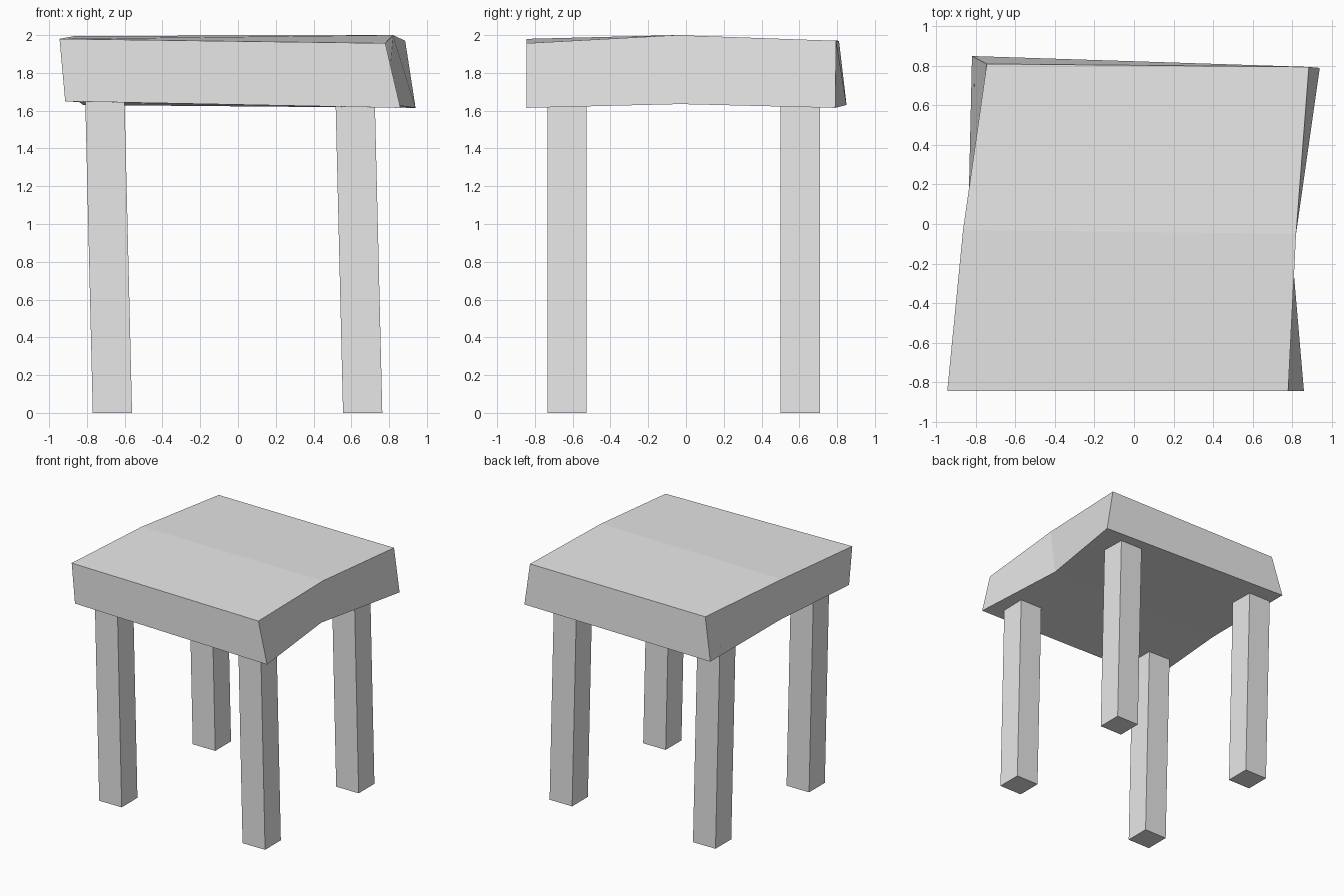
import bpy

default = bpy.data.objects.get("Cube")
if default:
    bpy.data.objects.remove(default, do_unlink=True)

# Material
grey = bpy.data.materials.new("light_grey")
grey.use_nodes = True
colour = (0.8, 0.8, 0.8, 1)
grey.diffuse_color = colour
grey.node_tree.nodes["Principled BSDF"].inputs["Base Color"].default_value = colour


def loft(name, sections):
    """Skin a row of four-cornered sections and cap both ends."""
    verts = [p for section in sections for p in section]
    last = len(verts) - 4
    faces = [(3, 2, 1, 0), tuple(range(last, last + 4))]
    for start in range(0, last, 4):
        for i in range(4):
            j = (i + 1) % 4
            faces.append((start + i, start + j, start + 4 + j, start + 4 + i))
    mesh = bpy.data.meshes.new(name)
    mesh.from_pydata(verts, [], faces)
    mesh.materials.append(grey)
    obj = bpy.data.objects.new(name, mesh)
    bpy.context.collection.objects.link(obj)
    return obj


# Seat: bent slab, sections from front to back
# corners: bottom left edge, top left edge, top right edge, bottom right edge
loft("seat", [
    [(-0.915, -0.845, 1.65), (-0.945, -0.845, 1.98),
     (0.78, -0.845, 1.957), (0.86, -0.845, 1.615)],
    [(-0.84, -0.03, 1.645), (-0.865, -0.03, 1.995),
     (0.82, -0.05, 2.0), (0.79, -0.03, 1.635)],
    [(-0.82, 0.85, 1.63), (-0.745, 0.81, 1.97),
     (0.885, 0.795, 1.97), (0.94, 0.79, 1.615)],
])

# Legs: square posts that lean sideways into the seat
half = 0.104
top = 1.7
lean = -0.024 * top


def square(x, y, z):
    return [(x + i * half, y + j * half, z)
            for i, j in ((-1, -1), (1, -1), (1, 1), (-1, 1))]


for depth, y in (("front", -0.63), ("back", 0.605)):
    for side, x in (("right", -0.665), ("left", 0.66)):
        loft(f"{depth}_{side}_leg", [square(x, y, 0), square(x + lean, y, top)])
